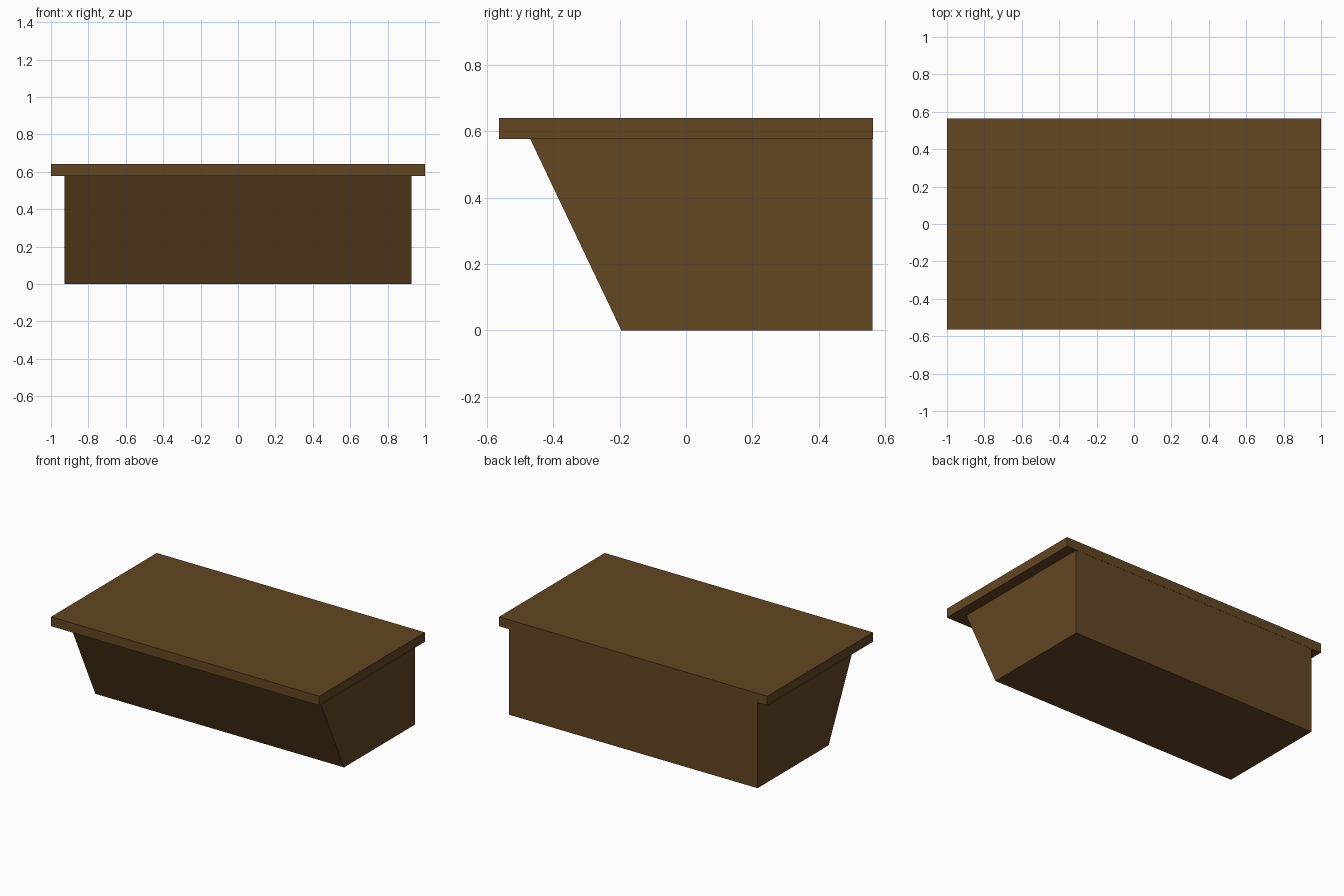
import bpy

if "Cube" in bpy.data.objects:
    bpy.data.objects.remove(bpy.data.objects["Cube"])

wood = bpy.data.materials.new("brown wood")
wood.diffuse_color = (0.125, 0.061, 0.0165, 1)
wood.use_nodes = True
wood.node_tree.nodes["Principled BSDF"].inputs["Base Color"].default_value = wood.diffuse_color


def extrude_x(name, profile, half_width):
    """Solid made by sweeping a (y, z) profile along x, centred on x = 0."""
    n = len(profile)
    verts = [(x, y, z) for x in (-half_width, half_width) for y, z in profile]
    faces = [tuple(reversed(range(n))), tuple(range(n, 2 * n))]
    faces += [(i, (i + 1) % n, n + (i + 1) % n, n + i) for i in range(n)]
    mesh = bpy.data.meshes.new(name)
    mesh.from_pydata(verts, [], faces)
    mesh.materials.append(wood)
    obj = bpy.data.objects.new(name, mesh)
    bpy.context.collection.objects.link(obj)
    return obj


# Body with a front that slopes back towards the floor
extrude_x("counter_body", [(-0.195, 0), (0.562, 0), (0.562, 0.578), (-0.47, 0.578)], 0.927)

# Overhanging top slab, flush with the body at the back
extrude_x("counter_top", [(-0.563, 0.577), (0.563, 0.577), (0.563, 0.64), (-0.563, 0.64)], 1.0)
